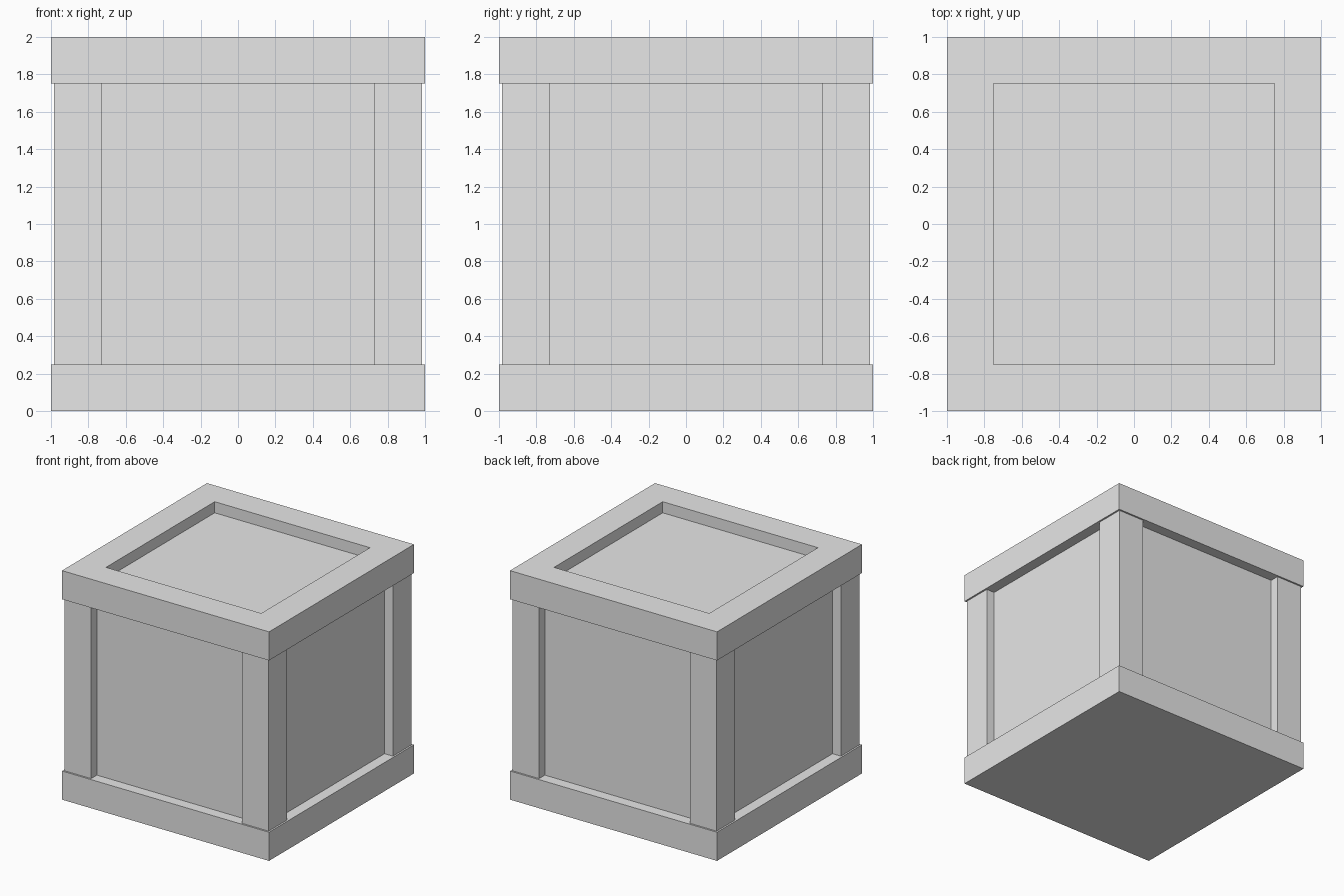
import bpy, bmesh

cube = bpy.data.objects.get("Cube")
if cube:
    bpy.data.objects.remove(cube, do_unlink=True)

OUTER = 1.0      # half width of the frames
POST = 0.985     # outer face of the corner posts
POST_IN = 0.73   # inner edge of the corner posts
PANEL = 0.905    # half width of the recessed body
RIM = 0.25       # frame height and border width
TOP = 2.0

grey = bpy.data.materials.new("plain_grey")
grey.use_nodes = True
colour = (0.8, 0.8, 0.8, 1)
grey.diffuse_color = colour
grey.node_tree.nodes["Principled BSDF"].inputs["Base Color"].default_value = colour


def finish(name, bm):
    bmesh.ops.recalc_face_normals(bm, faces=bm.faces)
    mesh = bpy.data.meshes.new(name)
    bm.to_mesh(mesh)
    bm.free()
    mesh.materials.append(grey)
    obj = bpy.data.objects.new(name, mesh)
    bpy.context.collection.objects.link(obj)
    return obj


def box(name, low, high):
    bm = bmesh.new()
    bmesh.ops.create_cube(bm, size=1)
    for v in bm.verts:
        v.co = [h if c > 0 else l for c, l, h in zip(v.co, low, high)]
    return finish(name, bm)


# Recessed body and solid base
box("body_panels", (-PANEL, -PANEL, RIM), (PANEL, PANEL, TOP - 0.097))
box("base_frame", (-OUTER, -OUTER, 0), (OUTER, OUTER, RIM))

# Four corner posts
for side, sx in (("left", 1), ("right", -1)):
    for end, sy in (("front", -1), ("back", 1)):
        xs = sorted((sx * POST_IN, sx * POST))
        ys = sorted((sy * POST_IN, sy * POST))
        box(f"{end}_{side}_post", (xs[0], ys[0], RIM), (xs[1], ys[1], TOP - RIM))

# Top frame: a square ring with an open centre
bm = bmesh.new()
corners = [(-1, -1), (1, -1), (1, 1), (-1, 1)]
rings = [[bm.verts.new((x * r, y * r, z)) for x, y in corners]
         for r, z in ((OUTER, TOP - RIM), (OUTER, TOP),
                      (OUTER - RIM, TOP), (OUTER - RIM, TOP - RIM))]
for a, b in zip(rings, rings[1:] + rings[:1]):
    for i in range(4):
        j = (i + 1) % 4
        bm.faces.new((a[i], a[j], b[j], b[i]))
finish("top_frame", bm)
